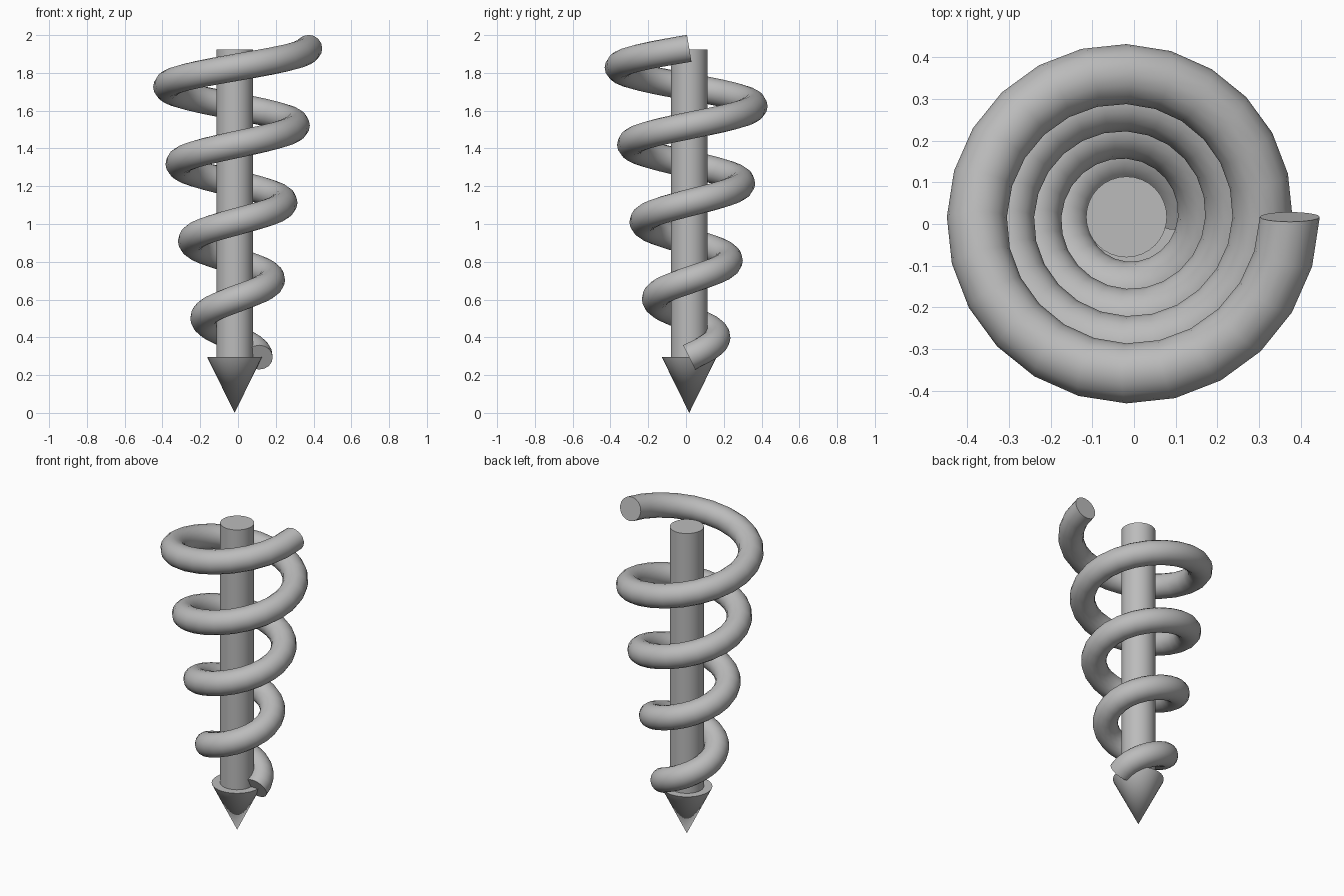
import bpy, bmesh, math
from mathutils import Vector

if "Cube" in bpy.data.objects:
    bpy.data.objects.remove(bpy.data.objects["Cube"])

CX, CY = -0.018, 0.017          # shaft axis
TURNS, STEPS, SIDES = 4, 24, 16  # coil resolution
TUBE = 0.072

grey = bpy.data.materials.new("steel grey")
grey.diffuse_color = (0.5, 0.5, 0.5, 1)
grey.use_nodes = True
grey.node_tree.nodes["Principled BSDF"].inputs["Base Color"].default_value = grey.diffuse_color


def finish(obj, name):
    obj.name = name
    obj.data.materials.clear()
    obj.data.materials.append(grey)
    bpy.ops.object.select_all(action='DESELECT')
    obj.select_set(True)
    bpy.context.view_layer.objects.active = obj
    bpy.ops.object.shade_smooth_by_angle(angle=math.radians(35))


# Straight central shaft
bpy.ops.mesh.primitive_cylinder_add(vertices=32, radius=0.097, depth=1.635,
                                    location=(CX, CY, 0.29 + 1.635 / 2))
finish(bpy.context.object, "shaft")

# Pointed tip, apex down
bpy.ops.mesh.primitive_cone_add(vertices=32, radius1=0, radius2=0.145, depth=0.295,
                                location=(CX, CY, 0.295 / 2))
finish(bpy.context.object, "pointed_tip")

# Widening coil: rings of a round tube swept along a conical helix
bm = bmesh.new()
rings = []
for i in range(TURNS * STEPS + 1):
    t = i / STEPS
    a = 2 * math.pi * t
    r = 0.13 + 0.0655 * t
    out = Vector((math.cos(a), math.sin(a), 0))
    around = Vector((-math.sin(a), math.cos(a), 0))
    tangent = (around * 2 * math.pi * r + Vector((0, 0, 0.409))).normalized()
    up = out.cross(tangent)
    centre = Vector((CX, CY, 0.294 + 0.409 * t)) + out * r
    rings.append([bm.verts.new(centre + TUBE * (out * math.cos(b) + up * math.sin(b)))
                  for b in (2 * math.pi * k / SIDES for k in range(SIDES))])
for p, q in zip(rings, rings[1:]):
    for k in range(SIDES):
        n = (k + 1) % SIDES
        bm.faces.new((p[k], p[n], q[n], q[k]))
bm.faces.new(rings[0])
bm.faces.new(rings[-1])
bmesh.ops.recalc_face_normals(bm, faces=bm.faces)
mesh = bpy.data.meshes.new("coil")
bm.to_mesh(mesh)
bm.free()
coil = bpy.data.objects.new("coil", mesh)
bpy.context.collection.objects.link(coil)
finish(coil, "spiral_coil")
